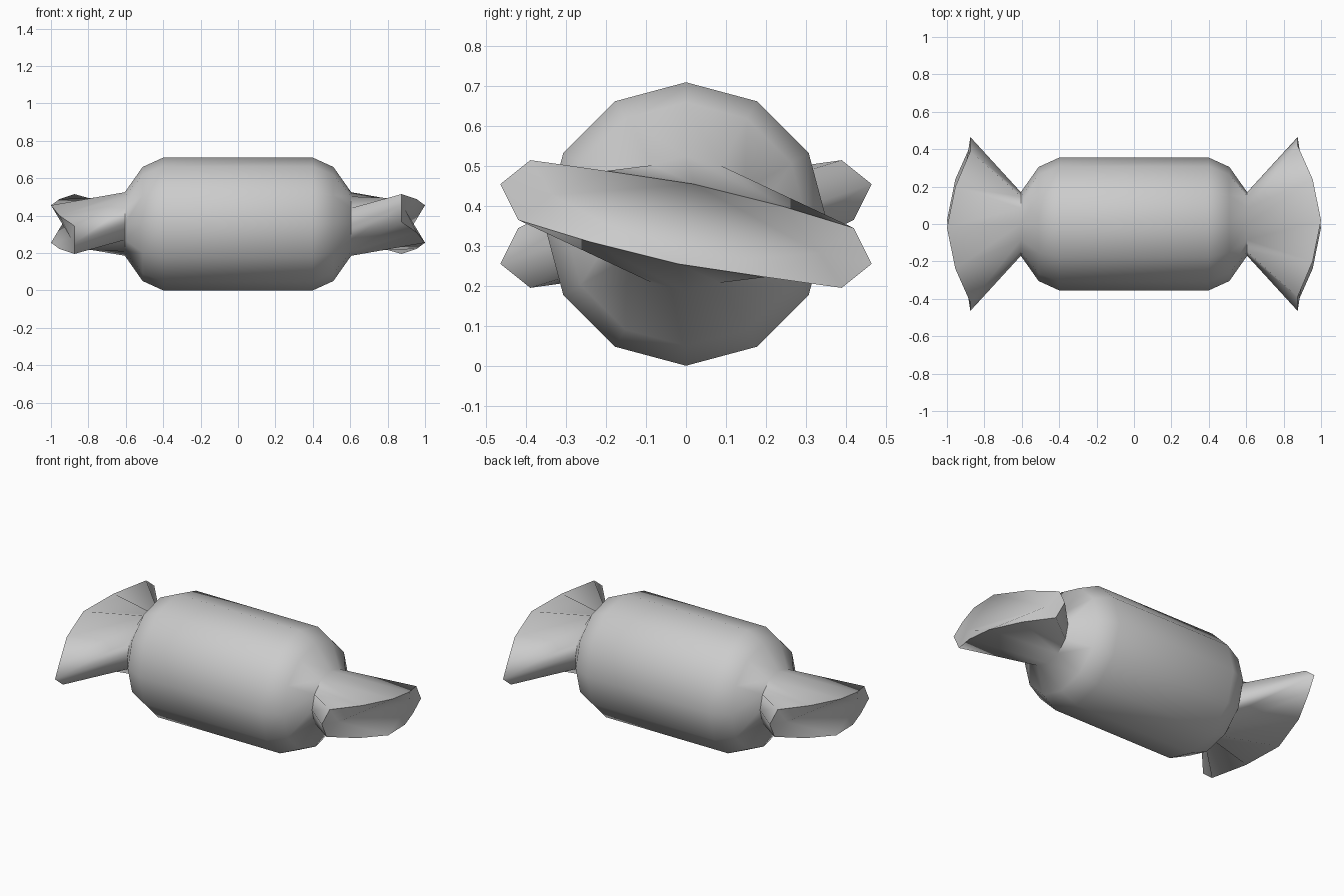
import bpy, bmesh, math
from mathutils import Matrix

cube = bpy.data.objects.get("Cube")
if cube:
    bpy.data.objects.remove(cube, do_unlink=True)

SIDES = 12
MID_Z = 0.355

# Single wrapper colour
grey = bpy.data.materials.new("wrapper_grey")
grey.use_nodes = True
colour = (0.6, 0.6, 0.6, 1)
grey.diffuse_color = colour
grey.node_tree.nodes["Principled BSDF"].inputs["Base Color"].default_value = colour

bm = bmesh.new()


def round_ring(x, radius):
    """Ring of vertices around the x axis, starting at the top."""
    step = math.tau / SIDES
    return [bm.verts.new((x, radius * math.sin(i * step), radius * math.cos(i * step)))
            for i in range(SIDES)]


def bridge(a, b):
    for i in range(SIDES):
        j = (i + 1) % SIDES
        bm.faces.new((a[i], a[j], b[j], b[i]))


# Half of the body: straight barrel, rounded shoulder, pinched neck
rings = [round_ring(x, r) for x, r in ((0, 0.355), (0.4, 0.355), (0.51, 0.305), (0.605, 0.17))]

# Flattened, twisted fan: the second half of the rim is opposite the first
half_rim = [(1.0, 0.02, 0.1), (0.955, 0.24, 0.045), (0.875, 0.42, -0.01),
            (0.875, 0.465, -0.1), (0.875, 0.39, -0.16), (0.955, 0.2, -0.133)]
rim = [bm.verts.new((x, s * y, s * z)) for s in (1, -1) for x, y, z in half_rim]
rings.append(rim)
for a, b in zip(rings, rings[1:]):
    bridge(a, b)

# Fan mouth, folded inwards along a straight groove
groove = [bm.verts.new((0.895, s * 0.335, s * -0.073)) for s in (1, -1)]
for k, (near, far) in enumerate((groove, groove[::-1])):
    for i in range(6):
        bm.faces.new((near, rim[(i + 6 * k) % SIDES], rim[(i + 1 + 6 * k) % SIDES]))
    bm.faces.new((far, rim[6 * k], near))

# Other half: turned about the vertical axis and welded in the middle
copy = bmesh.ops.duplicate(bm, geom=bm.verts[:] + bm.edges[:] + bm.faces[:])["geom"]
new_verts = [v for v in copy if isinstance(v, bmesh.types.BMVert)]
bmesh.ops.rotate(bm, verts=new_verts, cent=(0, 0, 0), matrix=Matrix.Rotation(math.pi, 3, 'Z'))
bmesh.ops.remove_doubles(bm, verts=bm.verts[:], dist=0.0005)
bmesh.ops.translate(bm, verts=bm.verts[:], vec=(0, 0, MID_Z))
bmesh.ops.recalc_face_normals(bm, faces=bm.faces[:])

mesh = bpy.data.meshes.new("sweet_wrapper")
bm.to_mesh(mesh)
bm.free()
mesh.materials.append(grey)
wrapper = bpy.data.objects.new("sweet_wrapper", mesh)
bpy.context.collection.objects.link(wrapper)

# Smooth body, crisp folds
bpy.ops.object.select_all(action='DESELECT')
wrapper.select_set(True)
bpy.context.view_layer.objects.active = wrapper
bpy.ops.object.shade_smooth_by_angle(angle=math.radians(58))
